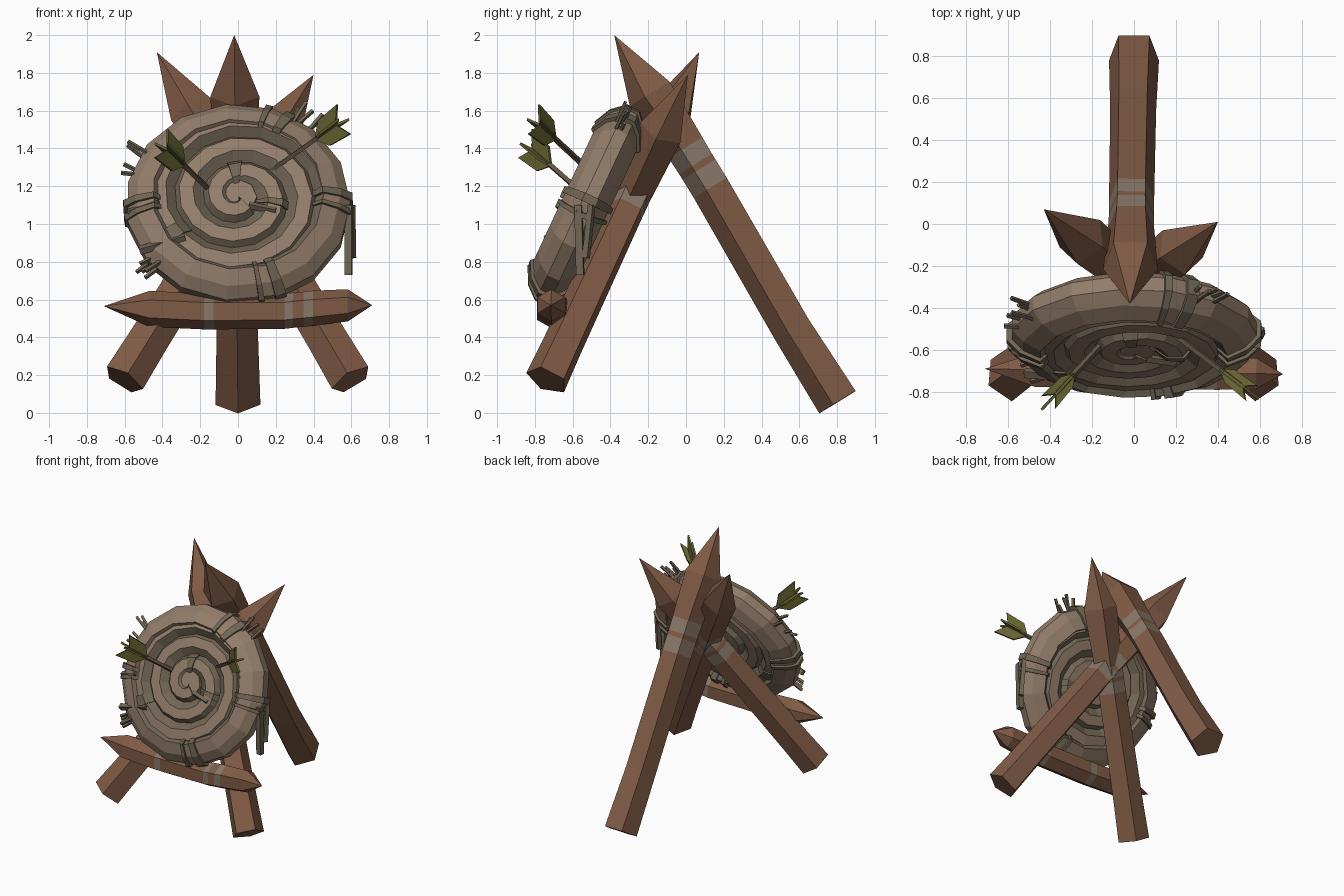
import bpy, bmesh, math, random
from mathutils import Vector, Matrix

if "Cube" in bpy.data.objects:
    bpy.data.objects.remove(bpy.data.objects["Cube"])

random.seed(4)
TAU = 2 * math.pi


def material(name, rgb):
    m = bpy.data.materials.new(name)
    m.diffuse_color = (*rgb, 1)
    m.use_nodes = True
    m.node_tree.nodes["Principled BSDF"].inputs["Base Color"].default_value = m.diffuse_color
    return m


WOOD = material("brown wood", (0.215, 0.103, 0.06))
BAND = material("pale wood band", (0.25, 0.185, 0.14))
STRAW = material("light straw", (0.29, 0.205, 0.145))
DARK = material("dark straw", (0.165, 0.132, 0.09))
SHAFT = material("arrow shaft", (0.12, 0.09, 0.06))
FEATHER = material("olive feather", (0.13, 0.125, 0.03))


def finish(bm, name, mats):
    bmesh.ops.remove_doubles(bm, verts=bm.verts, dist=1e-4)
    bmesh.ops.recalc_face_normals(bm, faces=bm.faces)
    me = bpy.data.meshes.new(name)
    bm.to_mesh(me)
    bm.free()
    for m in mats:
        me.materials.append(m)
    ob = bpy.data.objects.new(name, me)
    bpy.context.collection.objects.link(ob)
    return ob


def skin(bm, rings, mat_of, cap_start=True, cap_end=True):
    """Join rings of points; mat_of(ring, side) gives the material index."""
    vs = [[bm.verts.new(p) for p in ring] for ring in rings]
    n = len(vs[0])
    for i in range(len(vs) - 1):
        for k in range(n):
            f = bm.faces.new((vs[i][k], vs[i][(k + 1) % n],
                              vs[i + 1][(k + 1) % n], vs[i + 1][k]))
            f.material_index = mat_of(i, k)
    if cap_start:
        bm.faces.new(vs[0])
    if cap_end:
        bm.faces.new(vs[-1])


def post(name, a, b, stations, ref, sides=5, mats=(WOOD, BAND)):
    """Tapered post; stations are (t, radius, offset along ref, material)."""
    a, b = Vector(a), Vector(b)
    d = (b - a).normalized()
    u = Vector(ref)
    u = (u - d * u.dot(d)).normalized()
    v = d.cross(u)
    rings = []
    for t, r, off, _ in stations:
        c = a.lerp(b, t) + u * off
        rings.append([c + (u * math.cos(TAU * k / sides) + v * math.sin(TAU * k / sides)) * r
                      for k in range(sides)])
    bm = bmesh.new()
    skin(bm, rings, lambda i, k: stations[i][3], stations[0][1] > 0, stations[-1][1] > 0)
    return finish(bm, name, mats)


def stick(name, a, b, r, mat):
    return post(name, a, b, [(0, r, 0, 0), (1, r, 0, 0)], (0.3, 0.2, 1), 4, (mat,))


# --- tripod legs with pale binding stripes and sharpened tops
post("back_leg", (0, 0.812, 0.063), (-0.02, -0.38, 2.0),
     [(0, 0.125, 0, 0), (0.2, 0.115, 0.005, 0), (0.58, 0.113, -0.02, 1), (0.63, 0.113, -0.02, 0),
      (0.645, 0.113, -0.02, 1), (0.69, 0.116, -0.02, 0), (0.84, 0.137, -0.01, 0), (1, 0, 0, 0)],
     (0, -1, -0.6))
leg = [(0, 0.118, 0, 0), (0.12, 0.112, 0, 0), (0.52, 0.104, 0, 1), (0.56, 0.104, 0, 0),
       (0.575, 0.104, 0, 1), (0.615, 0.106, 0, 0), (0.82, 0.125, 0, 0), (1, 0, 0, 0)]
post("front_leg_right", (0.60, -0.735, 0.175), (-0.43, 0.07, 1.91), leg, (0, -1, 0))
post("front_leg_left", (-0.605, -0.735, 0.175), (0.40, 0.01, 1.79), leg, (0, -1, 0))

# --- cross bar that carries the target
post("cross_bar", (-0.71, -0.69, 0.565), (0.71, -0.715, 0.57),
     [(0, 0, 0, 0), (0.17, 0.095, -0.015, 0), (0.375, 0.095, -0.03, 1), (0.41, 0.095, -0.03, 0),
      (0.675, 0.093, -0.03, 1), (0.705, 0.093, -0.025, 0), (0.745, 0.093, -0.02, 1),
      (0.78, 0.093, -0.015, 0), (0.91, 0.085, 0, 0), (1, 0, 0, 0)], (0, 0, 1), 6)

# --- target frame: local z is the face normal, leaning back 25 degrees
FRAME = Matrix.Translation((0, -0.53, 1.105)) @ Matrix.Rotation(math.radians(65), 4, 'X')
RIM = [(0.09, -0.045), (0.09, 0.025), (0.035, 0.085), (-0.05, 0.125),
       (-0.095, 0.08), (-0.095, -0.08), (-0.05, -0.125), (0.035, -0.09)]
COIL = [(0.09, -0.045), (0.09, 0.045), (0.045, 0.105), (-0.03, 0.108),
        (-0.09, 0.065), (-0.09, -0.065), (-0.03, -0.108), (0.045, -0.105)]
R0, PITCH = 0.505, 0.158


def coil_ring(th, scale=1.0):
    """Rope section at coil angle th; the first turn is a full rim."""
    inner = max(0, th - TAU)
    r = R0 - PITCH * inner / TAU
    blend = min(1, inner / TAU)
    ring = []
    for p, q in zip(RIM, COIL):
        dr, dn = Vector(p).lerp(Vector(q), blend) * scale
        ring.append(FRAME @ Vector(((r + dr) * math.cos(th), 0.965 * (r + dr) * math.sin(th), dn)))
    return ring


# --- coiled straw target
STEPS = 15
turns = int(STEPS * (1 + (R0 - 0.05) / PITCH))
bm = bmesh.new()
skin(bm, [coil_ring(TAU * i / STEPS) for i in range(turns + 1)],
     lambda i, k: 1 if k in (3, 4, 5) or (i > STEPS and k in (0, 1, 7)) else 0)
finish(bm, "straw_target", (STRAW, DARK))

# --- plug closing the middle of the coil
plug = [FRAME @ Vector((0, 0, z)) for z in (-0.095, 0.095)]
post("target_centre", plug[0], plug[1], [(0, 0.1, 0, 0), (1, 0.1, 0, 0)], (1, 0, 0), 8, (STRAW,))


# --- ties wrapped round the rope
def tie(name, deg, width, turn=0, scale=1.14):
    th = math.radians(deg) + TAU * turn
    bm = bmesh.new()
    skin(bm, [coil_ring(th - width, scale), coil_ring(th + width, scale)], lambda i, k: 0)
    finish(bm, name, (DARK,))


for i, (deg, w) in enumerate([(62, 0.05), (74, 0.03), (3, 0.04), (-6, 0.025),
                              (181, 0.035), (189, 0.03), (292, 0.05), (282, 0.025)]):
    tie(f"rim_tie_{i}", deg, w)
for i, (deg, turn, w) in enumerate([(213, 1, 0.1), (350, 2, 0.09), (95, 3, 0.18)]):
    tie(f"coil_tie_{i}", deg, w, turn, 1.08)

# --- loose tie ends
stick("tie_tail_front", (0.585, -0.57, 1.10), (0.585, -0.56, 0.73), 0.028, DARK)
stick("tie_tail_back", (0.60, -0.50, 1.10), (0.605, -0.53, 0.82), 0.022, DARK)
stick("tie_end_left", (-0.58, -0.60, 1.06), (-0.42, -0.65, 1.12), 0.02, DARK)
stick("tie_end_lower", (-0.52, -0.71, 0.86), (-0.28, -0.73, 0.93), 0.025, DARK)
stick("tie_end_inner", (0.06, -0.64, 1.10), (0.20, -0.66, 1.07), 0.02, DARK)

# --- stray straws sticking out of the rim
for t, deg in enumerate((157, 51, 222)):
    for i in range(5):
        ang = math.radians(deg + random.uniform(-8, 8))
        out = ang + random.uniform(-0.07, 0.07)
        z = random.uniform(-0.05, 0.05)
        r = random.uniform(0.63, 0.69)
        stick(f"stray_straw_{t}_{i}",
              FRAME @ Vector((0.5 * math.cos(ang), 0.5 * math.sin(ang), z)),
              FRAME @ Vector((r * math.cos(out), r * math.sin(out), z)), 0.012, DARK)


# --- arrows with wide upright and narrow sideways notched feathers
def arrow(name, hit, tail):
    hit, tail = Vector(hit), Vector(tail)
    d = (tail - hit).normalized()
    stick(name + "_shaft", hit - d * 0.06, tail - d * 0.04, 0.016, SHAFT)
    u = d.cross(Vector((0, 0, 1))).normalized()
    v = d.cross(u)
    bm = bmesh.new()
    for side, wide in ((v, 0.09), (-v, 0.09), (u, 0.045), (-u, 0.045)):
        thick = d.cross(side) * 0.007
        outline = [tail + d * s + side * h for s, h in
                   ((-0.19, 0.0), (-0.12, wide * 0.85), (0.03, wide), (-0.03, 0.0))]
        skin(bm, [[p - thick for p in outline], [p + thick for p in outline]], lambda i, k: 0)
    finish(bm, name + "_feathers", (FEATHER,))


arrow("left_arrow", (-0.16, -0.58, 1.19), (-0.39, -0.83, 1.41))
arrow("right_arrow", (0.20, -0.53, 1.30), (0.54, -0.79, 1.54))
